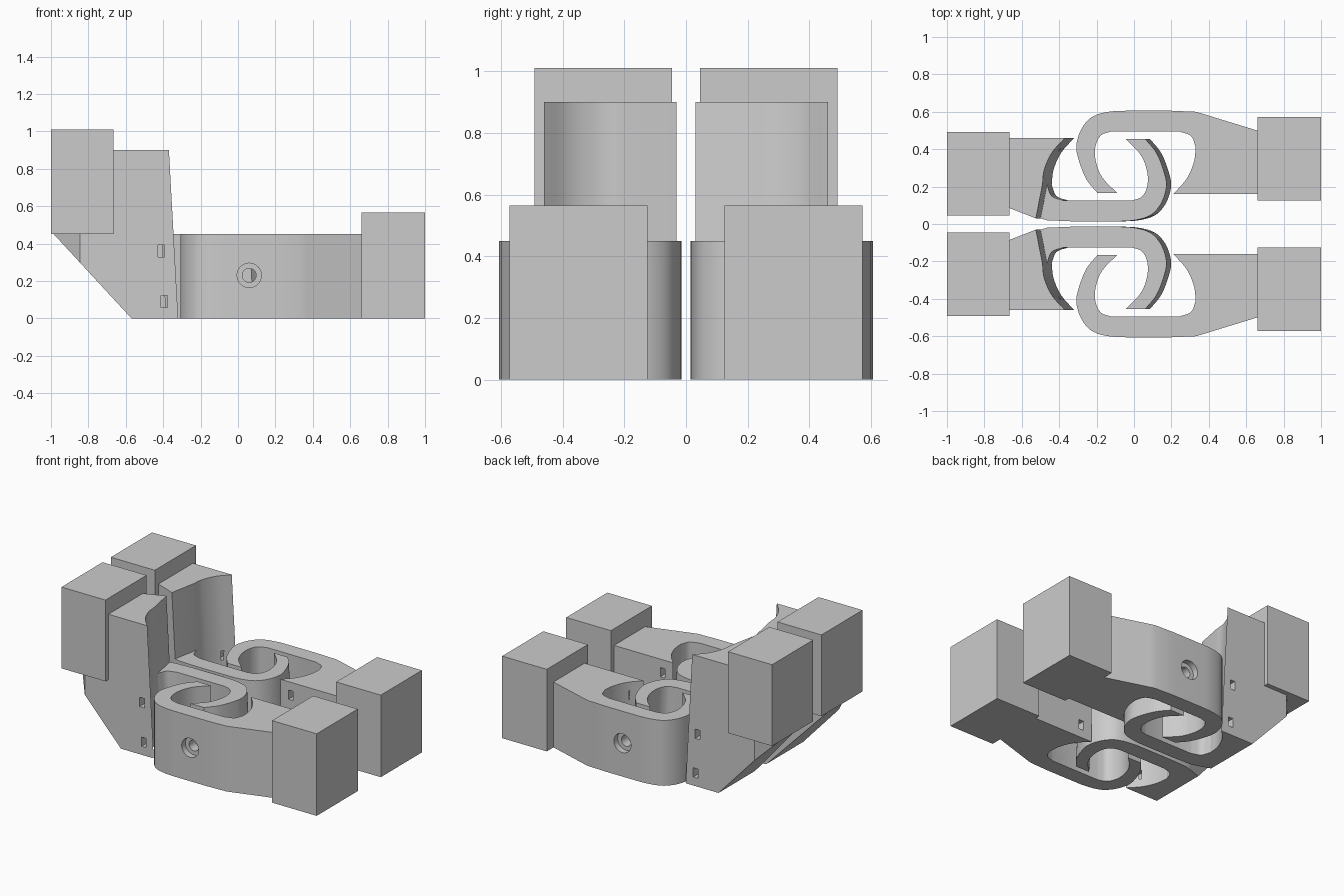
import bpy, bmesh, math
from mathutils import Vector

if "Cube" in bpy.data.objects:
    bpy.data.objects.remove(bpy.data.objects["Cube"])

grey = bpy.data.materials.new("grey")
grey.diffuse_color = (0.6, 0.6, 0.6, 1)
grey.use_nodes = True
grey.node_tree.nodes["Principled BSDF"].inputs["Base Color"].default_value = grey.diffuse_color


def curve(pts, n=6):
    """Smooth line through the given points."""
    p = [Vector(q) for q in pts]
    p = [2 * p[0] - p[1]] + p + [2 * p[-1] - p[-2]]
    out = []
    for a, b, c, d in zip(p, p[1:], p[2:], p[3:]):
        for i in range(n):
            t = i / n
            out.append(0.5 * (2 * b + (c - a) * t + (2 * a - 5 * b + 4 * c - d) * t * t
                              + (3 * b - a - 3 * c + d) * t ** 3))
    return [tuple(v) for v in out] + [tuple(p[-2])]


def rot(pts):
    """Half turn about the middle of the interlocking hooks."""
    return [(-0.11 - x, 0.62 - y) for x, y in pts]


def prism(name, outline, top, lean=0.0, chamfer=False):
    bm = bmesh.new()
    n = len(outline)
    lo = [bm.verts.new((x, y, 0)) for x, y in outline]
    hi = [bm.verts.new((x + (lean * top if x > -0.6 else 0), y, top)) for x, y in outline]
    bm.faces.new(lo)
    bm.faces.new(hi)
    for i in range(n):
        j = (i + 1) % n
        bm.faces.new((lo[i], lo[j], hi[j], hi[i]))
    if chamfer:  # sloping underside at the rear
        r = bmesh.ops.bisect_plane(bm, geom=bm.verts[:] + bm.edges[:] + bm.faces[:],
                                   plane_co=(-0.57, 0, 0), plane_no=(-0.45, 0, -0.415),
                                   clear_outer=True)
        cut = [e for e in r["geom_cut"] if isinstance(e, bmesh.types.BMEdge)]
        bmesh.ops.edgenet_fill(bm, edges=cut)
    bmesh.ops.recalc_face_normals(bm, faces=bm.faces[:])
    return finish_mesh(name, bm)


def finish_mesh(name, bm):
    me = bpy.data.meshes.new(name)
    bm.to_mesh(me)
    bm.free()
    me.materials.append(grey)
    ob = bpy.data.objects.new(name, me)
    bpy.context.collection.objects.link(ob)
    return ob


def block(name, x0, x1, y0, y1, z0, z1):
    bm = bmesh.new()
    bmesh.ops.create_cube(bm, size=1)
    for v in bm.verts:
        v.co = ((x0 + x1) / 2 + v.co.x * (x1 - x0), (y0 + y1) / 2 + v.co.y * (y1 - y0),
                (z0 + z1) / 2 + v.co.z * (z1 - z0))
    return finish_mesh(name, bm)


def drill(x, z, radius, y0, y1):
    bpy.ops.mesh.primitive_cylinder_add(vertices=32, radius=radius, depth=y1 - y0,
                                        location=(x, (y0 + y1) / 2, z),
                                        rotation=(math.pi / 2, 0, 0))
    return bpy.context.object


def activate(ob):
    bpy.ops.object.select_all(action='DESELECT')
    ob.select_set(True)
    bpy.context.view_layer.objects.active = ob


def complete(ob, cutters=(), smooth=True):
    """Cut the openings, mirror to the other side, shade."""
    for c in cutters:
        c.hide_render = True
        m = ob.modifiers.new("cut", 'BOOLEAN')
        m.operation, m.solver, m.object = 'DIFFERENCE', 'EXACT', c
        activate(ob)
        bpy.ops.object.modifier_apply(modifier=m.name)
        bpy.data.objects.remove(c)
    m = ob.modifiers.new("mirror", 'MIRROR')
    m.use_axis = (False, True, False)
    m.use_mirror_merge = False
    activate(ob)
    bpy.ops.object.modifier_apply(modifier=m.name)
    if smooth:
        bpy.ops.object.shade_smooth_by_angle(angle=math.radians(30))


# Shared hook outline: mouth of the body, then the arm and its crescent tip
mouth = curve([(0.21, 0.16), (0.28, 0.24), (0.32, 0.33), (0.33, 0.41)])
arm = (curve([(0.33, 0.41), (0.305, 0.47), (0.24, 0.495)])
       + curve([(-0.12, 0.495), (-0.175, 0.475), (-0.205, 0.42), (-0.205, 0.34),
                (-0.17, 0.25), (-0.09, 0.165)])
       + curve([(-0.195, 0.165), (-0.255, 0.24), (-0.295, 0.34), (-0.308, 0.42),
                (-0.28, 0.51), (-0.22, 0.575), (-0.12, 0.602), (0, 0.606)])
       + [(0.19, 0.606), (0.33, 0.6)])
shoulder = (0.365, 0.59)

# Front link with a screw hole and two slots
front = prism("front_link", mouth + arm[1:] + [shoulder, (0.7, 0.487), (0.7, 0.16)], 0.45)
slots = [block("slot_cutter", 0.272, 0.308, 0.1, 0.23, z - 0.032, z + 0.032) for z in (0.09, 0.36)]
complete(front, slots + [drill(0.06, 0.23, 0.065, 0.565, 0.7), drill(0.06, 0.23, 0.037, 0.45, 0.7)])

# Rear link: tall leaning body and low hook arm
LEAN = -0.055
rear = prism("rear_body", rot(mouth + [shoulder]) + [(-0.845, 0.155), (-0.985, 0.2),
             (-0.985, 0.3), (-0.845, 0.46)], 0.9, LEAN, True)
slots = [block("slot_cutter", x - 0.018, x + 0.018, 0.39, 0.55, z - 0.032, z + 0.032)
         for x, z in ((-0.395, 0.09), (-0.41, 0.36))]
complete(rear, slots)
complete(prism("rear_hook", rot(arm + [shoulder]), 0.45, LEAN))

# End blocks
complete(block("front_block", 0.66, 1.0, 0.125, 0.572, 0, 0.565), smooth=False)
complete(block("rear_block", -1.0, -0.665, 0.045, 0.492, 0.45, 1.01), smooth=False)
